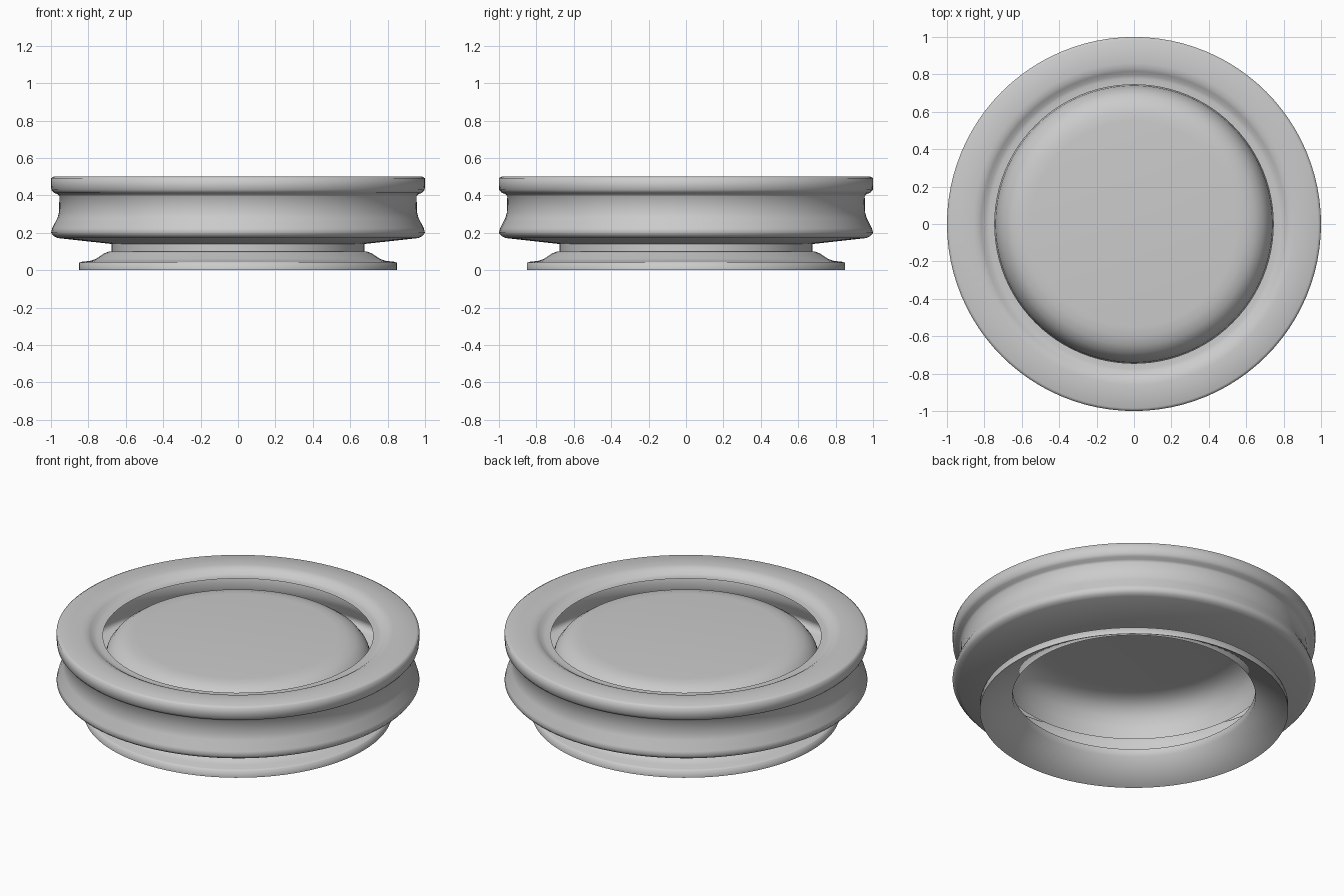
import bpy, bmesh, math

if "Cube" in bpy.data.objects:
    bpy.data.objects.remove(bpy.data.objects["Cube"])

SEG = 96

def lathe(name, profile, closed=False, sharp=80):
    """Revolve (radius, z) points round the z axis."""
    bm = bmesh.new()
    verts = [bm.verts.new((r, 0, z)) for r, z in profile]
    edges = [bm.edges.new(p) for p in zip(verts, verts[1:])]
    if closed:
        edges.append(bm.edges.new((verts[-1], verts[0])))
    bmesh.ops.spin(bm, geom=verts + edges, cent=(0, 0, 0), axis=(0, 0, 1),
                   angle=math.tau, steps=SEG, use_duplicate=False)
    bmesh.ops.remove_doubles(bm, verts=bm.verts, dist=1e-4)
    bmesh.ops.recalc_face_normals(bm, faces=bm.faces)
    me = bpy.data.meshes.new(name)
    bm.to_mesh(me)
    bm.free()
    ob = bpy.data.objects.new(name, me)
    bpy.context.collection.objects.link(ob)
    bpy.ops.object.select_all(action='DESELECT')
    ob.select_set(True)
    bpy.context.view_layer.objects.active = ob
    bpy.ops.object.shade_smooth_by_angle(angle=math.radians(sharp))
    return ob

# Grooved hollow shell with rolled rim and stepped inner lip
lathe("grooved_body", [
    (0.675, 0.14), (0.965, 0.172), (0.985, 0.182), (1.0, 0.2), (0.993, 0.225),
    (0.965, 0.28), (0.957, 0.31), (0.955, 0.395), (0.965, 0.407), (0.985, 0.414),
    (0.998, 0.43), (1.0, 0.455), (1.0, 0.492), (0.985, 0.5), (0.86, 0.5),
    (0.835, 0.497), (0.815, 0.487), (0.795, 0.472), (0.775, 0.468), (0.745, 0.468)])

# Domed plug that drops inside the lip
lathe("domed_plug", [
    (0, 0.465), (0.55, 0.465), (0.60, 0.461), (0.65, 0.447), (0.69, 0.42),
    (0.72, 0.38), (0.74, 0.32), (0.745, 0.25)])

# Flared foot, hollow underneath
lathe("flared_foot", [
    (0.67, 0.095), (0.85, 0.0), (0.85, 0.04), (0.835, 0.045), (0.79, 0.05),
    (0.76, 0.06), (0.715, 0.09), (0.69, 0.1), (0.675, 0.1), (0.675, 0.142),
    (0.67, 0.142)], closed=True)
